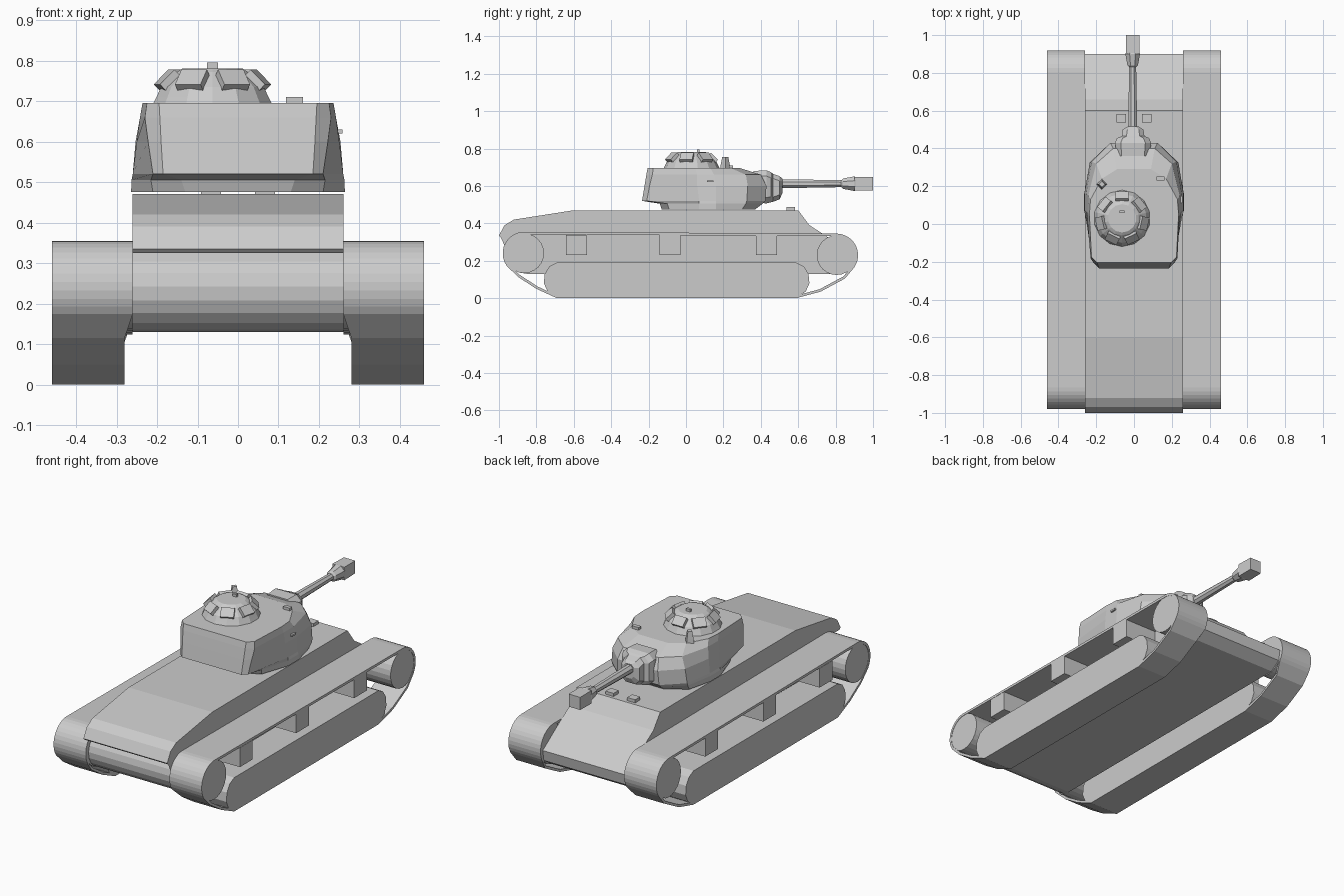
import bpy, bmesh
from math import sin, cos, radians, pi
from mathutils import Vector, Matrix

if "Cube" in bpy.data.objects:
    bpy.data.objects.remove(bpy.data.objects["Cube"])


def make(name, bm):
    bmesh.ops.recalc_face_normals(bm, faces=bm.faces)
    me = bpy.data.meshes.new(name)
    bm.to_mesh(me)
    bm.free()
    ob = bpy.data.objects.new(name, me)
    bpy.context.collection.objects.link(ob)
    return ob


def loft(name, rings):
    """Skin a list of equal-length closed rings and cap both ends."""
    bm = bmesh.new()
    vs = [[bm.verts.new(p) for p in r] for r in rings]
    n = len(vs[0])
    for a, b in zip(vs, vs[1:]):
        for i in range(n):
            j = (i + 1) % n
            bm.faces.new((a[i], a[j], b[j], b[i]))
    bm.faces.new(vs[0])
    bm.faces.new(vs[-1])
    return make(name, bm)


def prism(name, pts, x0, x1):
    """Extrude a (y, z) profile along x."""
    return loft(name, [[(x, y, z) for y, z in pts] for x in (x0, x1)])


def box(name, c, size, rot=Matrix()):
    bm = bmesh.new()
    bmesh.ops.create_cube(bm, size=1, matrix=Matrix.Translation(c) @ rot @ Matrix.Diagonal((*size, 1)))
    return make(name, bm)


def arc(cy, cz, r, a0, a1, n):
    return [(cy + r * cos(radians(a0 + (a1 - a0) * i / n)),
             cz + r * sin(radians(a0 + (a1 - a0) * i / n))) for i in range(n + 1)]


# Hull: side profile with sloped nose, rear deck overhang and rounded tail
hull = [(-1.0, .335), (-.97, .39), (-.92, .42), (-.6, .47), (.6, .47), (.66, .39), (.73, .345),
        (.9, .23), (.89, .17), (.83, .13)]
hull += arc(-.85, .235, .105, 270, 120, 8) + [(-.9, .325), (-.99, .325)]
prism("hull", hull, -.26, .26)
for x in (-.067, .067):
    box("driver_periscope", (x, .56, .475), (.05, .045, .025))

# Running gear on both sides
outer = arc(-.865, .24, .115, 90, 215, 12) + [(-.9, .115), (-.8, .05), (-.69, 0), (.59, 0), (.72, .035), (.85, .105)]
outer += arc(.805, .23, .115, -35, 90, 12)
bogie = [(-.69, .005), (-.74, .035), (-.76, .08), (-.755, .13), (-.73, .17), (-.69, .19),
         (.59, .19), (.63, .17), (.655, .13), (.66, .08), (.64, .035), (.59, .005)]


def track(name, s):
    bm = bmesh.new()
    n = len(outer)
    cols = []
    for i in range(n):
        p, a, b = (Vector(outer[k % n]) for k in (i, i - 1, i + 1))
        t = (b - a).normalized()
        q = p + Vector((-t.y, t.x)) * .014      # inward offset
        xi = .28 if p.y < .13 else .26
        cols.append([bm.verts.new((s * x, v.x, v.y)) for x, v in ((xi, p), (.46, p), (.46, q), (xi, q))])
    for i in range(n):
        a, b = cols[i], cols[(i + 1) % n]
        for k in range(4):
            m = (k + 1) % 4
            bm.faces.new((a[k], a[m], b[m], b[k]))
    make(name, bm)


for s, side in ((1, "right"), (-1, "left")):
    track(side + "_track", s)
    prism(side + "_bogie", bogie, s * .28, s * .46)
    prism(side + "_rear_wheel", arc(-.865, .24, .106, 0, 345, 23), s * .26, s * .458)
    prism(side + "_front_wheel", arc(.805, .23, .106, 0, 345, 23), s * .26, s * .458)
    for y in (-.585, -.085, .43):
        box(side + "_mud_chute", (s * .36, y, .284), (.2, .112, .108))

# Turret: stacked half outlines (x, y), mirrored
levels = [
    (.475, [(.13, -.13), (.21, -.09), (.264, .07), (.264, .16), (.23, .3), (.12, .37)]),
    (.505, [(.14, -.14), (.215, -.1), (.263, .07), (.263, .16), (.235, .32), (.13, .41)]),
    (.52, [(.185, -.235), (.21, -.21), (.26, .07), (.26, .16), (.235, .325), (.13, .425)]),
    (.6, [(.19, -.222), (.222, -.195), (.25, .06), (.253, .16), (.225, .33), (.125, .43)]),
    (.66, [(.193, -.212), (.23, -.18), (.242, .06), (.242, .15), (.2, .32), (.11, .4)]),
    (.695, [(.195, -.205), (.225, -.175), (.236, .05), (.23, .13), (.17, .24), (.09, .29)]),
]
loft("turret", [[(x, y, z) for x, y in h] + [(-x, y, z) for x, y in reversed(h)] for z, h in levels])
box("roof_vent", (.14, .24, .695), (.042, .022, .03))
box("pistol_port", (.248, .13, .625), (.02, .035, .01))

# Antenna mount
loft("antenna_mount", [[(-.17 + r * cos(k * pi / 2), .21 + r * sin(k * pi / 2), z) for k in range(4)]
                       for r, z in ((.028, .69), (.024, .715), (.016, .755))])

# Cupola with seven vision blocks
cx, cy = -.063, .03
loft("cupola", [[(cx + r * cos(k * pi / 7 + pi / 14), cy + r * sin(k * pi / 7 + pi / 14), z) for k in range(14)]
                for r, z in ((.152, .69), (.142, .71), (.13, .735), (.09, .772), (.075, .781))])
for k in range(7):
    a = pi / 2 + k * 2 * pi / 7
    rot = Matrix.Rotation(a, 4, 'Z') @ Matrix.Rotation(radians(45), 4, 'Y')
    box("vision_block", (cx + .112 * cos(a), cy + .112 * sin(a), .749), (.052, .07, .03), rot)
box("cupola_knob", (cx, cy + .035, .785), (.026, .014, .02))


# Mantlet: chamfered rectangles lofted along y
def chamfer_ring(y, hx, hz, c, zc):
    q = [(hx, hz - c), (hx - c, hz)]
    pts = q + [(-x, z) for x, z in reversed(q)]
    pts += [(-x, -z) for x, z in pts]
    return [(x - .005, y, zc + z) for x, z in pts]


loft("mantlet", [chamfer_ring(*v) for v in (
    (.36, .09, .085, .03, .595), (.43, .095, .088, .03, .595), (.455, .085, .08, .03, .593),
    (.465, .06, .075, .025, .59), (.5, .055, .062, .025, .59), (.515, .03, .04, .015, .6))])


# Gun barrel and muzzle brake
def tube(name, prof, n, off=0):
    loft(name, [[(-.007 + r * cos(2 * pi * k / n + off), y, .612 + r * sin(2 * pi * k / n + off))
                 for k in range(n)] for y, r in prof])


tube("gun_barrel", [(.48, .026), (.62, .024), (.83, .02), (.84, .03), (.9, .042), (.915, .036)], 8, pi / 8)
tube("muzzle_brake", [(.9, .052), (1.0, .05)], 4, pi / 4)
